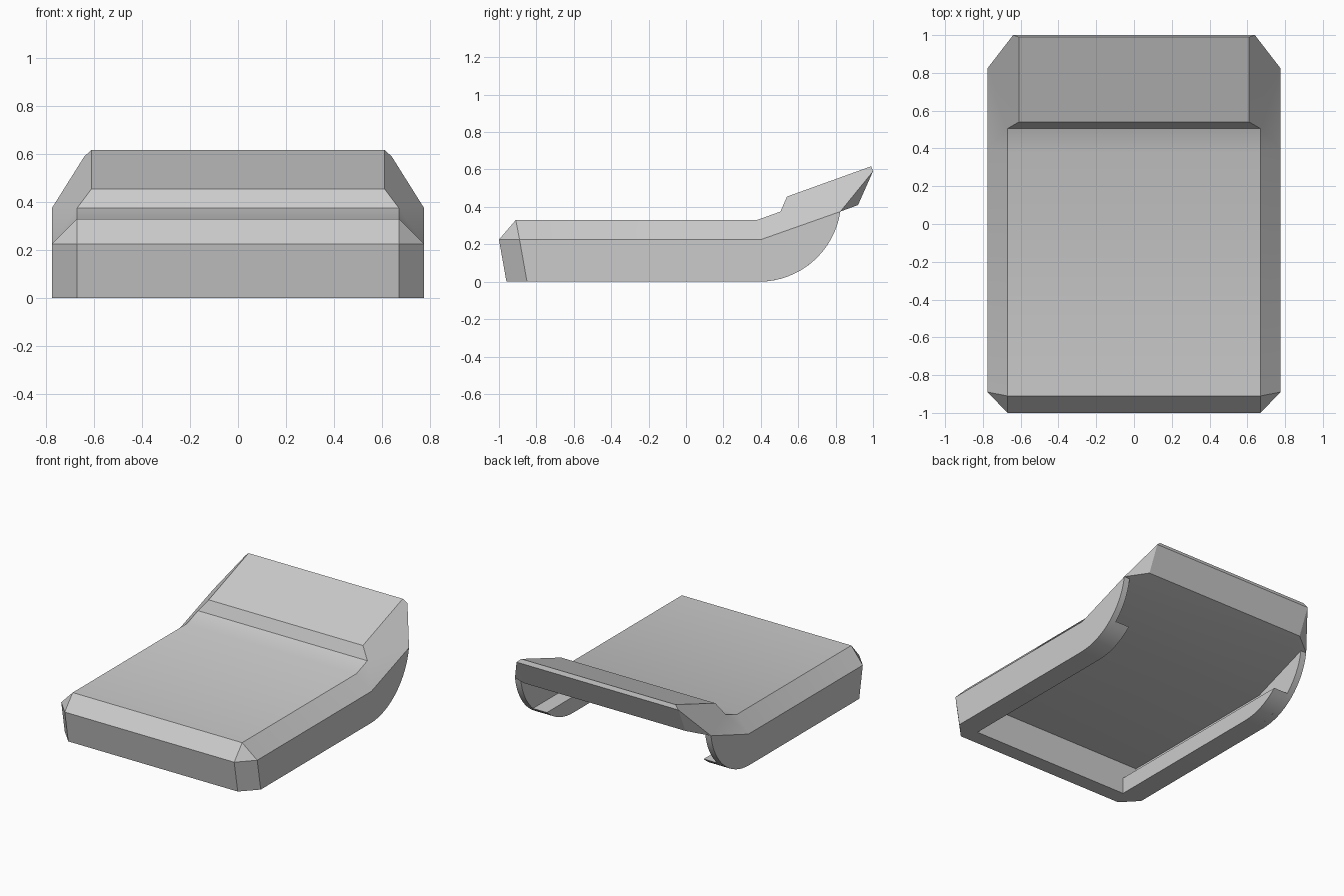
import bpy, bmesh, math

cube = bpy.data.objects.get("Cube")
if cube:
    bpy.data.objects.remove(cube, do_unlink=True)

grey = bpy.data.materials.new("plain grey")
grey.use_nodes = True
COLOUR = (0.6, 0.6, 0.6, 1)
grey.diffuse_color = COLOUR
grey.node_tree.nodes["Principled BSDF"].inputs["Base Color"].default_value = COLOUR


def finish(name, bm):
    bmesh.ops.recalc_face_normals(bm, faces=bm.faces)
    mesh = bpy.data.meshes.new(name)
    bm.to_mesh(mesh)
    bm.free()
    mesh.materials.append(grey)
    obj = bpy.data.objects.new(name, mesh)
    bpy.context.collection.objects.link(obj)
    bpy.ops.object.select_all(action='DESELECT')
    obj.select_set(True)
    bpy.context.view_layer.objects.active = obj
    bpy.ops.object.shade_smooth_by_angle(angle=math.radians(28))
    return obj


def mirrored_solid(name, points, spans, sides):
    """Left-half points; spans cross the middle, sides are repeated on the right."""
    bm = bmesh.new()
    left = {k: bm.verts.new(p) for k, p in points.items()}
    right = {k: bm.verts.new((-p[0], p[1], p[2])) for k, p in points.items()}
    for keys in map(str.split, spans):
        bm.faces.new([left[k] for k in keys] + [right[k] for k in reversed(keys)])
    for keys in map(str.split, sides):
        bm.faces.new([left[k] for k in keys])
        bm.faces.new([right[k] for k in reversed(keys)])
    return finish(name, bm)


def side_prism(name, profile, x0, x1):
    """Extrude a (y, z) profile between two x positions."""
    bm = bmesh.new()
    face = bm.faces.new([bm.verts.new((x0, y, z)) for y, z in profile])
    new = bmesh.ops.extrude_face_region(bm, geom=[face])["geom"]
    verts = [v for v in new if isinstance(v, bmesh.types.BMVert)]
    bmesh.ops.translate(bm, verts=verts, vec=(x1 - x0, 0, 0))
    return finish(name, bm)


# Chamfered top plate with the raised rear lip
front_edge, front_corner = (0.67, -1.0, 0.225), (0.775, -0.89, 0.225)
plate = {
    "top_front": (0.67, -0.91, 0.33), "top_bend": (0.67, 0.38, 0.33),
    "step_low": (0.67, 0.505, 0.375), "step_high": (0.61, 0.54, 0.455),
    "lip_top": (0.61, 0.99, 0.617), "lip_edge": (0.64, 1.0, 0.59),
    "lip_under": (0.64, 0.92, 0.41), "front": front_edge, "corner": front_corner,
    "bend": (0.775, 0.4, 0.225), "rear": (0.775, 0.825, 0.375),
}
mirrored_solid("top_plate", plate, [
    "front top_front", "top_front top_bend", "top_bend step_low",
    "step_low step_high", "step_high lip_top", "lip_top lip_edge",
    "lip_edge lip_under", "lip_under rear bend", "bend corner front",
], [
    "front corner top_front", "top_front corner bend top_bend",
    "top_bend bend step_low", "step_low bend rear step_high",
    "step_high rear lip_edge lip_top", "rear lip_under lip_edge",
])

# Solid front wall with cut corners
wall = {
    "top_front": front_edge, "top_corner": front_corner, "top_back": (0.775, -0.85, 0.225),
    "low_front": (0.67, -0.96, 0), "low_corner": (0.775, -0.85, 0),
}
mirrored_solid("front_wall", wall, [
    "top_front low_front", "low_front low_corner",
    "low_corner top_back", "top_back top_corner top_front",
], ["top_front top_corner low_corner low_front", "top_corner top_back low_corner"])

# Side walls with a rounded rear, and inner flanges along their feet
CY, R = 0.39, 0.44


def arc_to(height, steps):
    end = math.acos(1 - height / R)
    return [(CY + R * math.sin(end * i / steps), R - R * math.cos(end * i / steps))
            for i in range(steps + 1)]


wall_profile = [(-0.85, 0)] + arc_to(0.375, 16) + [(0.4, 0.225), (-0.89, 0.225)]
flange_profile = [(-0.85, 0)] + arc_to(0.115, 8) + [(-0.85, 0.115)]
for label, s in (("left", 1), ("right", -1)):
    side_prism(label + "_side_wall", wall_profile, s * 0.73, s * 0.775)
    side_prism(label + "_flange", flange_profile, s * 0.62, s * 0.73)
